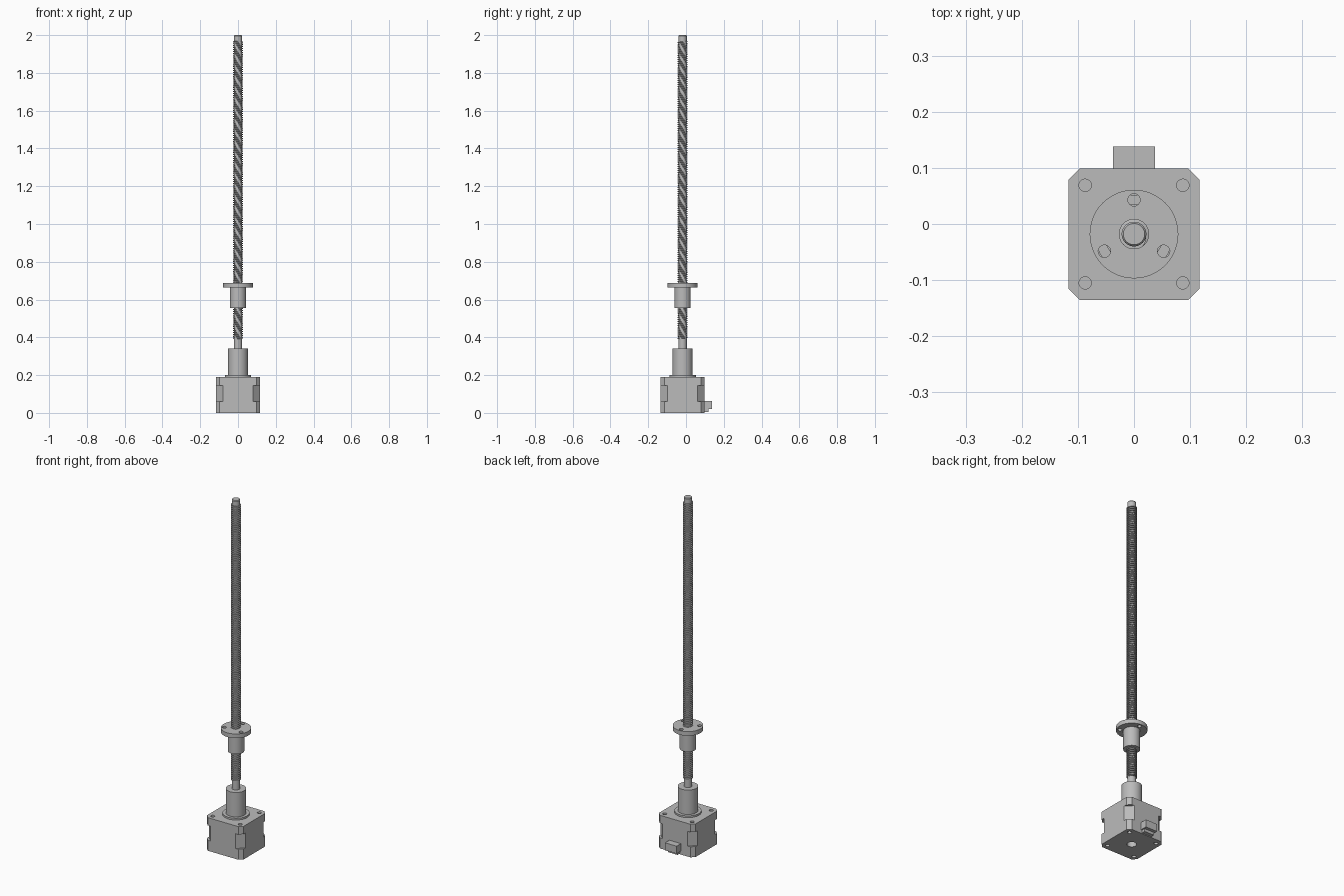
import bpy, bmesh, math
from mathutils import Matrix, Vector

cube = bpy.data.objects.get("Cube")
if cube:
    bpy.data.objects.remove(cube, do_unlink=True)

AXIS_Y = -0.018   # the screw axis sits slightly forward of the origin
HALF = 0.117      # half width of the motor

steel = bpy.data.materials.new("grey_steel")
steel.use_nodes = True
GREY = (0.5, 0.5, 0.5, 1)
steel.diffuse_color = GREY
steel.node_tree.nodes["Principled BSDF"].inputs["Base Color"].default_value = GREY


def finish(name, bm):
    bmesh.ops.recalc_face_normals(bm, faces=bm.faces)
    mesh = bpy.data.meshes.new(name)
    bm.to_mesh(mesh)
    bm.free()
    mesh.materials.append(steel)
    obj = bpy.data.objects.new(name, mesh)
    bpy.context.collection.objects.link(obj)
    return obj


def smooth(obj):
    bpy.ops.object.select_all(action='DESELECT')
    obj.select_set(True)
    bpy.context.view_layer.objects.active = obj
    bpy.ops.object.shade_smooth_by_angle(angle=math.radians(30))


def add_cylinder(bm, r, z0, z1, x=0, y=0, top=None, sides=48):
    place = Matrix.Translation((x, y + AXIS_Y, (z0 + z1) / 2))
    bmesh.ops.create_cone(bm, cap_ends=True, segments=sides, radius1=r,
                          radius2=r if top is None else top, depth=z1 - z0, matrix=place)


def cylinder(name, r, z0, z1):
    bm = bmesh.new()
    add_cylinder(bm, r, z0, z1)
    obj = finish(name, bm)
    smooth(obj)
    return obj


def box(name, x, y0, y1, z0, z1):
    bm = bmesh.new()
    size = Matrix.Diagonal((2 * x, y1 - y0, z1 - z0, 1))
    bmesh.ops.create_cube(bm, size=1, matrix=Matrix.Translation((0, (y0 + y1) / 2, (z0 + z1) / 2)) @ size)
    return finish(name, bm)


def chamfered_block(name, cut, z0, z1):
    h, c = HALF, HALF - cut
    outline = [(h, -c), (h, c), (c, h), (-c, h), (-h, c), (-h, -c), (-c, -h), (c, -h)]
    bm = bmesh.new()
    face = bm.faces.new([bm.verts.new((x, y + AXIS_Y, z0)) for x, y in outline])
    up = bmesh.ops.extrude_face_region(bm, geom=[face], use_keep_orig=True)
    bmesh.ops.translate(bm, vec=(0, 0, z1 - z0),
                        verts=[v for v in up["geom"] if isinstance(v, bmesh.types.BMVert)])
    return finish(name, bm)


def drill(obj, holes):
    # each hole is radius, bottom, top, x, y
    bm = bmesh.new()
    for r, z0, z1, x, y in holes:
        add_cylinder(bm, r, z0, z1, x, y, sides=24)
    cutter = finish("hole_cutter", bm)
    cutter.hide_render = True
    mod = obj.modifiers.new("holes", 'BOOLEAN')
    mod.operation = 'DIFFERENCE'
    mod.solver = 'EXACT'
    mod.object = cutter
    bpy.context.view_layer.update()
    result = obj.evaluated_get(bpy.context.evaluated_depsgraph_get())
    mesh = bpy.data.meshes.new_from_object(result)
    obj.modifiers.clear()
    obj.data = mesh
    bpy.data.objects.remove(cutter, do_unlink=True)
    smooth(obj)


# motor: two end covers around a more deeply chamfered stator
bolts = [(sx * 0.087, sy * 0.087) for sx in (-1, 1) for sy in (-1, 1)]
bottom_cover = chamfered_block("motor_bottom_cover", 0.02, 0, 0.06)
drill(bottom_cover, [(0.011, -0.02, 0.03, x, y) for x, y in bolts] + [(0.025, -0.02, 0.03, 0, 0)])
chamfered_block("motor_stator", 0.037, 0.06, 0.145)
top_cover = chamfered_block("motor_top_cover", 0.02, 0.145, 0.19)
drill(top_cover, [(0.011, 0.165, 0.21, x, y) for x, y in bolts])
cylinder("motor_pilot_boss", 0.07, 0.185, 0.2)

# cable socket on the back
box("cable_socket", 0.037, 0.09, 0.138, 0.02, 0.063)
box("cable_socket_lip", 0.03, 0.09, 0.12, 0.004, 0.02)

# coupler and plain shaft
cylinder("shaft_coupler", 0.053, 0.195, 0.34)
cylinder("plain_shaft", 0.022, 0.33, 0.392)


def threaded_rod(name, root, crest, pitch, z0, z1, sides=40):
    # one trapezoid thread wound as a continuous helical strip, trimmed flat at both ends
    profile = [(0, root), (0.37, root), (0.5, crest), (0.87, crest)]
    count = len(profile)
    turns = int((z1 - z0) / pitch) + 4
    bm = bmesh.new()
    grid = []
    for k in range(turns * count):
        turn, j = divmod(k, count)
        offset, r = profile[j]
        row = []
        for i in range(sides):
            a = math.tau * i / sides
            z = z0 + pitch * (turn - 2 + offset + i / sides)
            row.append(bm.verts.new((r * math.cos(a), r * math.sin(a) + AXIS_Y, z)))
        grid.append(row)
    for k in range(len(grid) - count - 1):
        low = grid[k] + [grid[k + count][0]]
        high = grid[k + 1] + [grid[k + 1 + count][0]]
        for i in range(sides):
            bm.faces.new((low[i], low[i + 1], high[i + 1], high[i]))
    for z, way in ((z0, -1), (z1, 1)):
        cut = bmesh.ops.bisect_plane(bm, geom=bm.verts[:] + bm.edges[:] + bm.faces[:], dist=1e-6,
                                     plane_co=Vector((0, 0, z)), plane_no=Vector((0, 0, way)),
                                     clear_outer=True)
        rim = [e for e in cut["geom_cut"] if isinstance(e, bmesh.types.BMEdge) and e.is_boundary]
        bmesh.ops.holes_fill(bm, edges=rim, sides=0)
    smooth(finish(name, bm))


# lead screw with a chamfered plain tip
threaded_rod("lead_screw", 0.0215, 0.027, 0.0111, 0.39, 1.97)
bm = bmesh.new()
add_cylinder(bm, 0.022, 1.965, 1.996)
add_cylinder(bm, 0.022, 1.996, 2.0, top=0.019)
smooth(finish("screw_tip", bm))

# flanged nut with three mounting holes
cylinder("nut_body", 0.043, 0.555, 0.67)
flange = cylinder("nut_flange", 0.079, 0.664, 0.688)
spots = [math.radians(a) for a in (90, 210, 330)]
drill(flange, [(0.011, 0.64, 0.71, 0.061 * math.cos(a), 0.061 * math.sin(a)) for a in spots])
